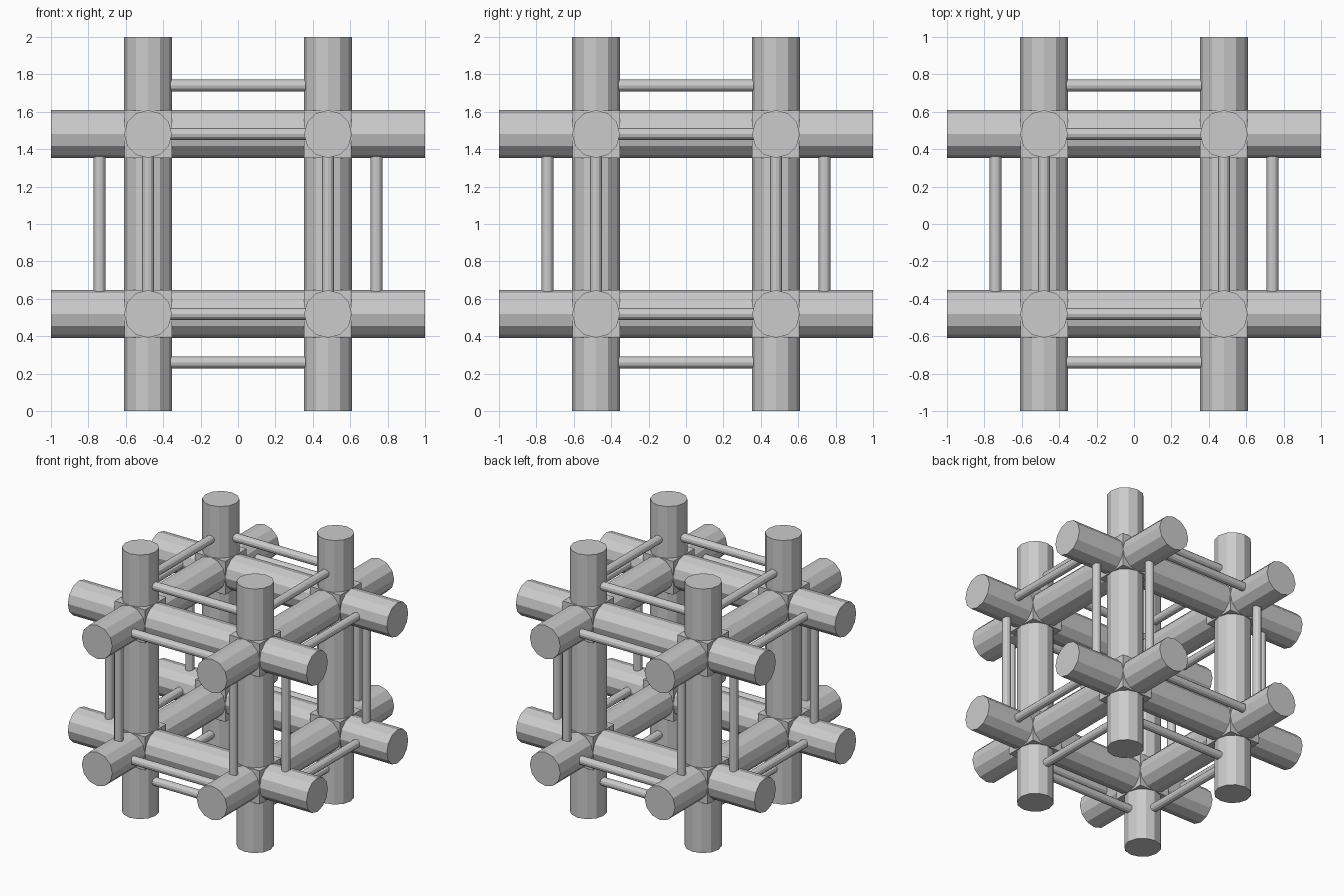
import bpy
import math
from itertools import product
from mathutils import Matrix, Vector

if "Cube" in bpy.data.objects:
    bpy.data.objects.remove(bpy.data.objects["Cube"], do_unlink=True)

import bmesh

OFFSET = 0.481        # beam distance from the centre planes
BEAM_R = 0.128
ROD_R = 0.0315
ROD_OFFSET = 0.74     # rod distance from the centre planes
CENTRE = Vector((0, 0, 1))

grey = bpy.data.materials.new("plain grey")
grey.use_nodes = True
colour = (0.6, 0.6, 0.6, 1)
grey.diffuse_color = colour
grey.node_tree.nodes["Principled BSDF"].inputs["Base Color"].default_value = colour

# Rotations that lay an upright cylinder along each axis
TURN = {
    0: Matrix.Rotation(math.pi / 2, 4, "Y"),
    1: Matrix.Rotation(math.pi / 2, 4, "X"),
    2: Matrix.Identity(4),
}


def finish(name, bm):
    mesh = bpy.data.meshes.new(name)
    bm.to_mesh(mesh)
    bm.free()
    mesh.materials.append(grey)
    obj = bpy.data.objects.new(name, mesh)
    bpy.context.collection.objects.link(obj)


def bar(name, axis, across, radius, length):
    """Twelve-sided bar along an axis, placed by its two other coordinates."""
    place = list(across)
    place.insert(axis, 0)
    bm = bmesh.new()
    bmesh.ops.create_cone(
        bm, cap_ends=True, segments=12, radius1=radius, radius2=radius, depth=length,
        matrix=Matrix.Translation(CENTRE + Vector(place)) @ TURN[axis])
    finish(name, bm)


for axis, label in enumerate(("cross", "depth", "upright")):
    for a, b in product((-1, 1), repeat=2):
        # Thick beam
        bar(label + "_beam", axis, (a * OFFSET, b * OFFSET), BEAM_R, 2)
        # Thin rods joining the protruding beam ends
        bar(label + "_rod", axis, (a * ROD_OFFSET, b * OFFSET), ROD_R, 0.74)
        bar(label + "_rod", axis, (a * OFFSET, b * ROD_OFFSET), ROD_R, 0.74)

# Cube blocks where three beams meet
for corner in product((-OFFSET, OFFSET), repeat=3):
    bm = bmesh.new()
    bmesh.ops.create_cube(bm, size=2 * BEAM_R - 0.002,
                          matrix=Matrix.Translation(CENTRE + Vector(corner)))
    finish("joint_block", bm)
